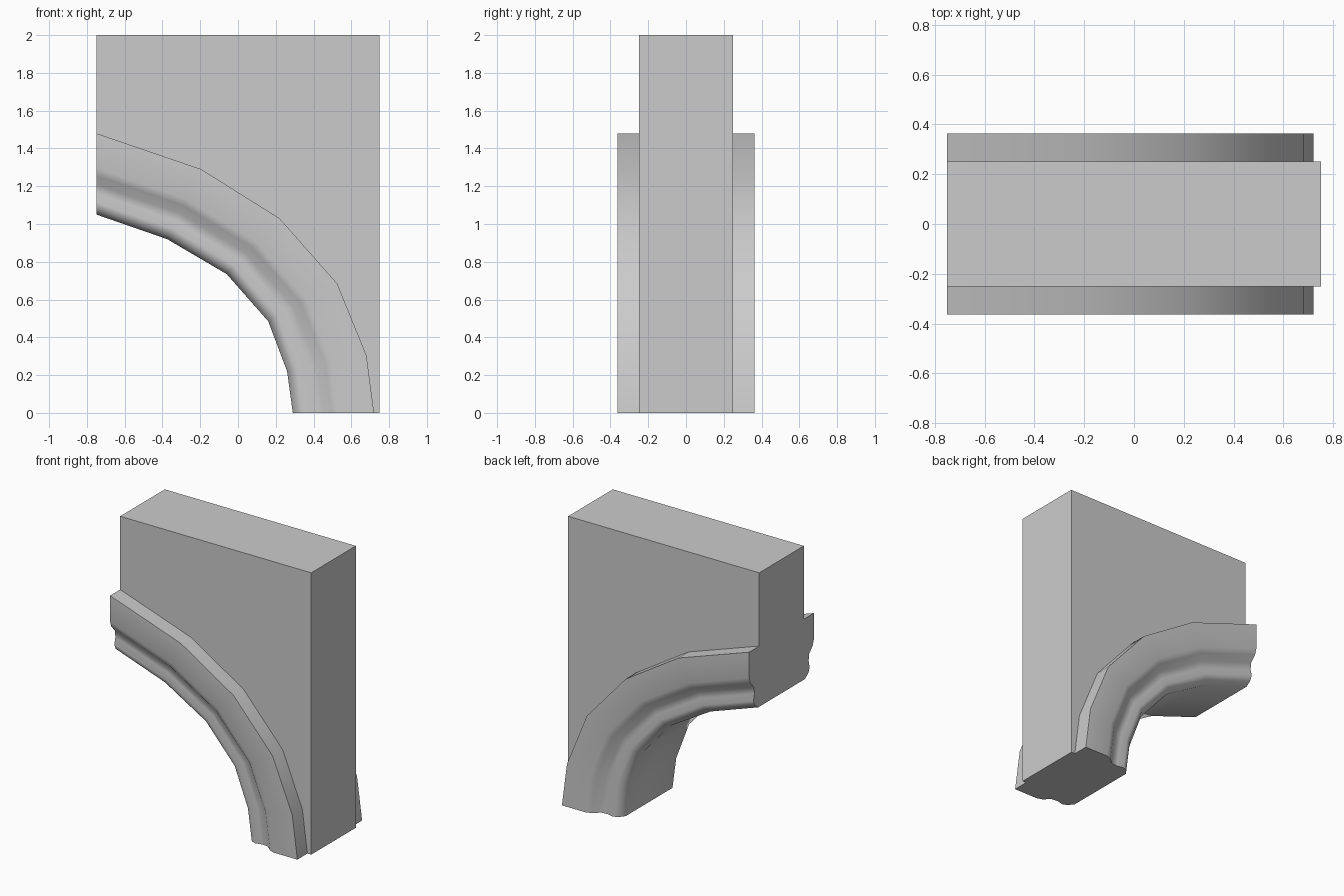
import bpy
import bmesh
import math
from mathutils import Vector

cube = bpy.data.objects.get("Cube")
if cube:
    bpy.data.objects.remove(cube, do_unlink=True)

stone = bpy.data.materials.new("grey stone")
stone.use_nodes = True
grey = (0.6, 0.6, 0.6, 1)
stone.diffuse_color = grey
stone.node_tree.nodes["Principled BSDF"].inputs["Base Color"].default_value = grey

# Matching stations along the outer and inner arcs of the arch (x, z)
outer = [(-0.75, 1.48), (-0.195, 1.29), (0.22, 1.03), (0.525, 0.685), (0.68, 0.305), (0.72, 0)]
inner = [(-0.75, 1.05), (-0.375, 0.92), (-0.06, 0.735), (0.16, 0.485), (0.26, 0.22), (0.29, 0)]

# Ogee section: share of the way from outer to inner arc, half depth
half_section = [(0, 0.363), (0.43, 0.363), (0.52, 0.35), (0.63, 0.308),
                (0.74, 0.304), (0.85, 0.315), (0.93, 0.302), (1, 0.262)]
section = [(t, -d) for t, d in half_section] + [(t, d) for t, d in reversed(half_section)]


def loft(name, rings):
    """Skin a row of closed rings and cap both ends."""
    bm = bmesh.new()
    rows = [[bm.verts.new(p) for p in ring] for ring in rings]
    n = len(rows[0])
    for a, b in zip(rows, rows[1:]):
        for i in range(n):
            j = (i + 1) % n
            bm.faces.new((a[i], a[j], b[j], b[i]))
    bm.faces.new(rows[0])
    bm.faces.new(rows[-1])
    bmesh.ops.recalc_face_normals(bm, faces=bm.faces)
    mesh = bpy.data.meshes.new(name)
    bm.to_mesh(mesh)
    bm.free()
    mesh.materials.append(stone)
    obj = bpy.data.objects.new(name, mesh)
    bpy.context.collection.objects.link(obj)
    return obj


# Wall block above the arch
wall = outer + [(0.75, 0), (0.75, 2), (-0.75, 2)]
loft("wall_block", [[(x, y, z) for x, z in wall] for y in (-0.25, 0.25)])

# Moulded arch swept between the two arcs
rings = []
for (ox, oz), (ix, iz) in zip(outer, inner):
    a, b = Vector((ox, 0, oz)), Vector((ix, 0, iz))
    rings.append([a.lerp(b, t) + Vector((0, y, 0)) for t, y in section])
arch = loft("arch_moulding", rings)
bpy.ops.object.select_all(action="DESELECT")
arch.select_set(True)
bpy.context.view_layer.objects.active = arch
bpy.ops.object.shade_smooth_by_angle(angle=math.radians(40))
